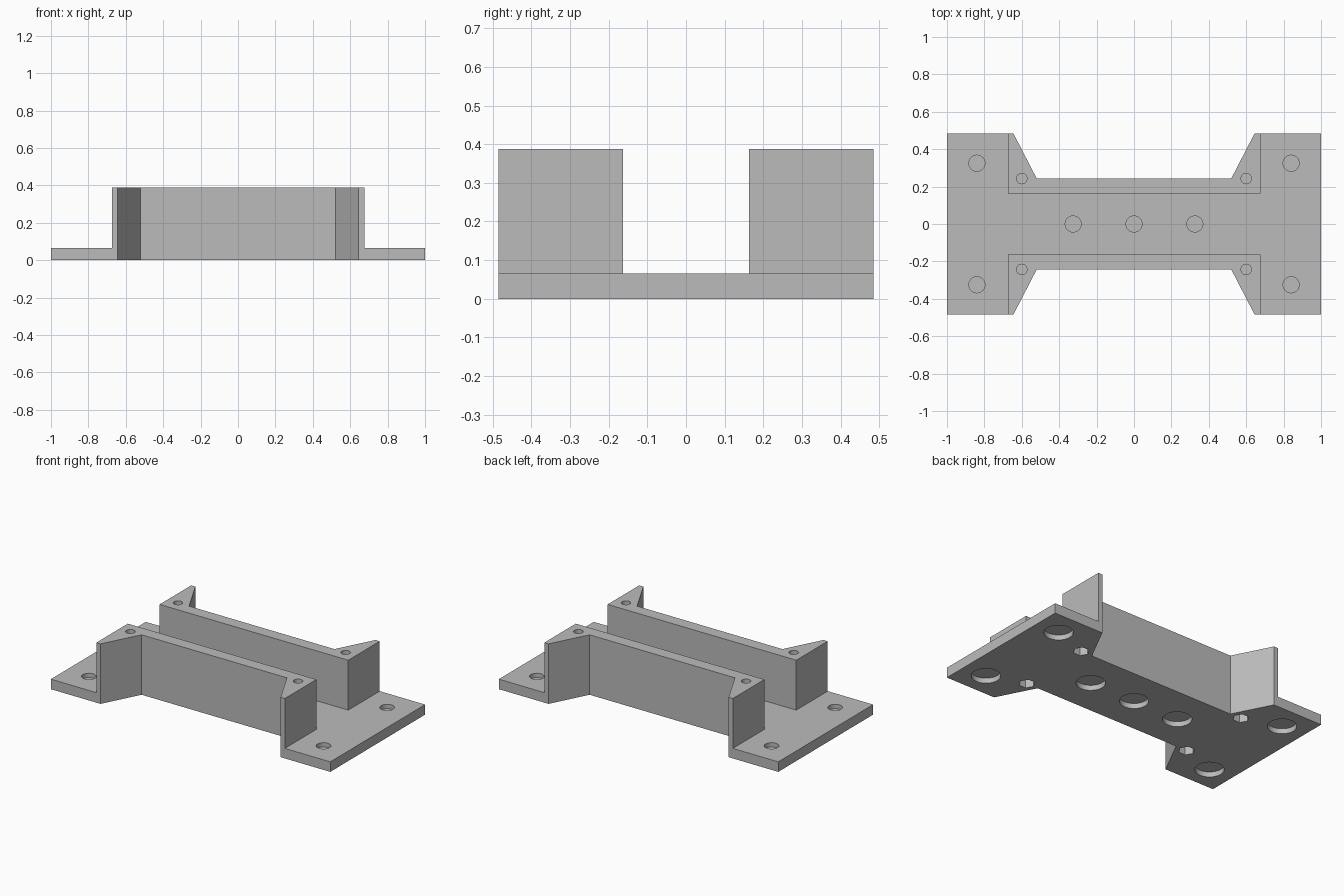
import bpy
import bmesh
import math
from mathutils import Matrix, Vector

if "Cube" in bpy.data.objects:
    bpy.data.objects.remove(bpy.data.objects["Cube"], do_unlink=True)

HALF_L, HALF_W = 1.0, 0.485      # footprint
WALL_X, WALL_Y = 0.675, 0.163    # wall ends and channel half width
PLATE, TOP = 0.065, 0.388        # plate and wall heights

grey = bpy.data.materials.new("plain grey")
grey.use_nodes = True
COLOUR = (0.5, 0.5, 0.5, 1)
grey.diffuse_color = COLOUR
grey.node_tree.nodes["Principled BSDF"].inputs["Base Color"].default_value = COLOUR


def make_object(name, bm):
    mesh = bpy.data.meshes.new(name)
    bmesh.ops.recalc_face_normals(bm, faces=bm.faces)
    bm.to_mesh(mesh)
    bm.free()
    obj = bpy.data.objects.new(name, mesh)
    bpy.context.collection.objects.link(obj)
    obj.data.materials.append(grey)
    return obj


def add_box(bm, low, high):
    low, high = Vector(low), Vector(high)
    scale = Matrix.Diagonal((*(high - low), 1))
    bmesh.ops.create_cube(bm, size=1, matrix=Matrix.Translation((low + high) / 2) @ scale)


def add_post(bm, spot, radius, z0, z1, sides=32):
    place = Matrix.Translation((spot[0], spot[1], (z0 + z1) / 2))
    bmesh.ops.create_cone(bm, cap_ends=True, segments=sides, radius1=radius,
                          radius2=radius, depth=z1 - z0, matrix=place)


def cut(body, name, bm):
    cutter = make_object(name, bm)
    cutter.hide_render = True
    mod = body.modifiers.new(name, "BOOLEAN")
    mod.operation = "DIFFERENCE"
    mod.solver = "EXACT"
    mod.object = cutter
    bpy.context.view_layer.objects.active = body
    bpy.ops.object.modifier_apply(modifier=name)
    bpy.data.objects.remove(cutter, do_unlink=True)


# Waisted outline, raised to the full wall height
corner = [(HALF_L, HALF_W), (0.645, HALF_W), (0.52, 0.243)]
half = corner + [(-x, y) for x, y in reversed(corner)]
outline = half + [(-x, -y) for x, y in half]
bm = bmesh.new()
face = bm.faces.new([bm.verts.new((x, y, 0)) for x, y in outline])
raised = bmesh.ops.extrude_face_region(bm, geom=[face])["geom"]
bmesh.ops.translate(bm, vec=(0, 0, TOP),
                    verts=[v for v in raised if isinstance(v, bmesh.types.BMVert)])
body = make_object("mounting_bracket", bm)

# Channel between the two walls
bm = bmesh.new()
add_box(bm, (-2, -WALL_Y, PLATE), (2, WALL_Y, 1))
cut(body, "channel_cutter", bm)

# Low flanges beyond the wall ends
bm = bmesh.new()
add_box(bm, (-2, -1, PLATE), (-WALL_X, 1, 1))
add_box(bm, (WALL_X, -1, PLATE), (2, 1, 1))
cut(body, "flange_cutter", bm)

# Screw holes above, head recesses below, thin web left between
signs = [(sx, sy) for sx in (-1, 1) for sy in (-1, 1)]
plate_spots = [(sx * 0.84, sy * 0.325) for sx, sy in signs]
plate_spots += [(x, 0) for x in (-0.325, 0, 0.325)]
wall_spots = [(sx * 0.6, sy * 0.243) for sx, sy in signs]

upper, lower = bmesh.new(), bmesh.new()
for spot in plate_spots:
    add_post(upper, spot, 0.043, 0.037, 0.2)
    add_post(lower, spot, 0.085, -0.1, 0.033)
for spot in wall_spots:
    add_post(upper, spot, 0.028, 0.069, 0.6)
    # Six-sided nut pocket, a corner pointing along x
    place = Matrix.Translation((*spot, -0.0175)) @ Matrix.Rotation(math.radians(90), 4, "Z")
    bmesh.ops.create_cone(lower, cap_ends=True, segments=6, radius1=0.048,
                          radius2=0.048, depth=0.165, matrix=place)
cut(body, "hole_cutter", upper)
cut(body, "recess_cutter", lower)

# Round holes smooth, everything else crisp
bpy.ops.object.select_all(action="DESELECT")
body.select_set(True)
bpy.context.view_layer.objects.active = body
bpy.ops.object.shade_smooth_by_angle(angle=math.radians(25))
